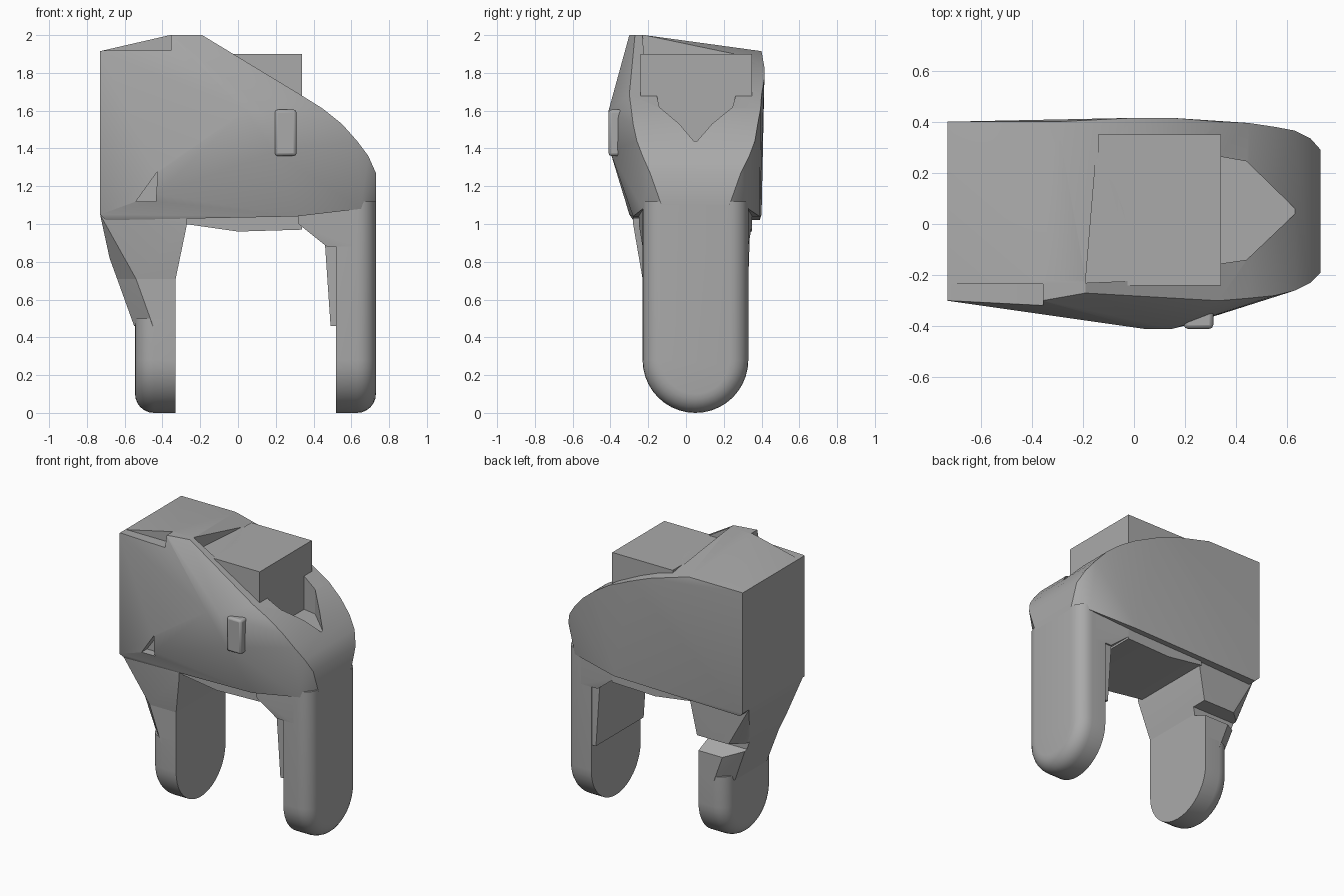
import bpy, bmesh, math

old = bpy.data.objects.get("Cube")
if old:
    bpy.data.objects.remove(old)

grey = bpy.data.materials.new("plain grey")
grey.use_nodes = True
COLOUR = (0.4, 0.4, 0.4, 1)
grey.diffuse_color = COLOUR
grey.node_tree.nodes["Principled BSDF"].inputs["Base Color"].default_value = COLOUR


def hull(name, points):
    """Solid convex part around a few corner points."""
    bm = bmesh.new()
    for p in points:
        bm.verts.new(p)
    out = bmesh.ops.convex_hull(bm, input=bm.verts)
    loose = [v for v in bm.verts if not v.link_faces]
    bmesh.ops.delete(bm, geom=loose, context='VERTS')
    bmesh.ops.dissolve_limit(bm, angle_limit=0.01, verts=bm.verts, edges=bm.edges)
    bmesh.ops.recalc_face_normals(bm, faces=bm.faces)
    mesh = bpy.data.meshes.new(name)
    bm.to_mesh(mesh)
    bm.free()
    mesh.materials.append(grey)
    ob = bpy.data.objects.new(name, mesh)
    bpy.context.collection.objects.link(ob)
    return ob


def span(x, y0, y1, *heights):
    """Front and back points at one x, for each height."""
    return [(x, y, z) for z in heights for y in (y0, y1)]


def box(name, x0, x1, y0, y1, z0, z1):
    return hull(name, span(x0, y0, y1, z0, z1) + span(x1, y0, y1, z0, z1))


def cut(cutter, *targets):
    for ob in targets:
        bpy.context.view_layer.objects.active = ob
        mod = ob.modifiers.new("cut", 'BOOLEAN')
        mod.operation = 'DIFFERENCE'
        mod.solver = 'EXACT'
        mod.object = cutter
        bpy.ops.object.modifier_apply(modifier="cut")
    bpy.data.objects.remove(cutter)


def ring(x, r, top):
    """Straight-sided leg section with a half-round foot."""
    cy, cz, n = 0.05, 0.28, 20
    arc = [(x, cy + r * math.cos(math.pi * i / n), cz - r * math.sin(math.pi * i / n))
           for i in range(n + 1)]
    return arc + span(x, cy - r, cy + r, top)


def leg(name, inner, outer, top):
    """Flat inside, rounded rim on the outside."""
    side = 1 if outer > inner else -1
    rim = 0.1
    pts = ring(inner, 0.28, top)
    for i in range(7):
        a = math.pi / 2 * i / 6
        pts += ring(outer - side * rim * (1 - math.sin(a)),
                    0.28 - rim * (1 - math.cos(a)), top)
    return hull(name, pts)


# Main body: square block, front bulge, curved shoulder
body_pts = span(-0.73, -0.3, 0.4, 1.05, 1.915)
body_pts += span(-0.36, -0.3, -0.22, 2) + span(-0.19, -0.27, -0.22, 2)
body_pts += [(-0.3, 0.4, 1.915), (0, 0.415, 1.83), (0.15, 0.415, 1.77),
             (-0.7, 0.39, 1.02), (-0.7, -0.28, 1.02), (0.3, 0.39, 1.04)]
body_pts += [(0.04, -0.41, 1.6), (0.15, -0.41, 1.6), (0.19, -0.4, 1.38),
             (-0.43, -0.28, 1.04), (0.31, -0.28, 1.04)]
for x, z, y0, y1 in [(0.33, 1.685, -0.3, 0.4), (0.45, 1.61, -0.29, 0.395),
                     (0.55, 1.53, -0.28, 0.38), (0.63, 1.44, -0.26, 0.365),
                     (0.69, 1.36, -0.23, 0.335), (0.73, 1.27, -0.19, 0.29)]:
    body_pts += span(x, y0, y1, z)
body_pts += span(0.73, -0.13, 0.23, 1.1) + span(0.65, -0.23, 0.33, 1.08)
body = hull("body", body_pts)

# Body recesses: front ledge, seat behind the peak, pointed shoulder slot, triangle
cut(box("ledge_cutter", -0.8, -0.355, -0.5, -0.235, 1.918, 2.1), body)
cut(hull("seat_cutter", [(x, y, z) for z in (1.9, 2.1) for x, y in
         ((-0.15, 0.25), (-0.19, -0.23), (-0.02, -0.21), (0.3, -0.21), (0.3, 0.3))]), body)
cut(hull("slot_cutter", [(x, y, z) for z in (1.44, 2.1) for x, y in
         ((0.3, -0.16), (0.3, 0.27), (0.44, 0.245), (0.44, -0.14), (0.64, 0.05))]), body)
cut(hull("triangle_cutter", [(x, y, z) for y in (-0.5, -0.26) for x, z in
         ((-0.54, 1.12), (-0.435, 1.12), (-0.425, 1.28))]), body)

# Box on top and small button on the front
parts = [body, box("top_box", -0.14, 0.34, -0.24, 0.35, 1.4, 1.9)]
button = box("front_button", 0.195, 0.31, -0.41, -0.3, 1.36, 1.605)
bevel = button.modifiers.new("soft_edges", 'BEVEL')
bevel.width = 0.015
bevel.segments = 2
parts.append(button)

# Underside
parts.append(hull("belly_plate", span(-0.28, -0.24, 0.35, 1.0, 1.05)
                  + span(0, -0.24, 0.35, 0.96) + span(0.34, -0.24, 0.35, 0.97, 1.06)))
parts.append(hull("left_strut", span(0.32, -0.25, 0.35, 1.0, 1.08)
                  + span(0.47, -0.23, 0.33, 0.88) + span(0.6, -0.23, 0.33, 0.88, 1.09)))

# Left leg with its inner pad
parts.append(leg("left_leg", 0.52, 0.73, 1.12))
parts.append(hull("left_leg_pad", span(0.49, -0.22, 0.32, 0.46) + span(0.55, -0.22, 0.32, 0.46)
                  + span(0.46, -0.22, 0.32, 0.9) + span(0.55, -0.22, 0.32, 0.9)))

# Right leg flaring up to the block, notched at the back
parts.append(leg("right_leg", -0.33, -0.545, 0.5))
knee = span(-0.64, -0.14, 0.24, 0.71) + span(-0.54, -0.23, 0.33, 0.71) \
    + span(-0.33, -0.23, 0.33, 0.71)
thigh = hull("right_thigh", knee + span(-0.68, -0.17, 0.25, 0.82)
             + span(-0.73, -0.28, 0.33, 1.05) + span(-0.27, -0.28, 0.34, 1.0, 1.05))
shin = hull("right_shin", knee + span(-0.55, -0.13, 0.23, 0.46)
            + span(-0.45, -0.23, 0.33, 0.46) + span(-0.33, -0.23, 0.33, 0.46))
cut(hull("notch_cutter", [(x, y, z) for x in (-0.9, -0.2) for y, z in
         ((0.22, 0.7), (0.22, 0.76), (0.45, 0.6), (0.45, 0.76))]), thigh, shin)
parts += [thigh, shin]

# Smooth the rounded areas, keep creases crisp
for ob in parts:
    bpy.ops.object.select_all(action='DESELECT')
    ob.select_set(True)
    bpy.context.view_layer.objects.active = ob
    bpy.ops.object.shade_smooth_by_angle(angle=math.radians(25))
